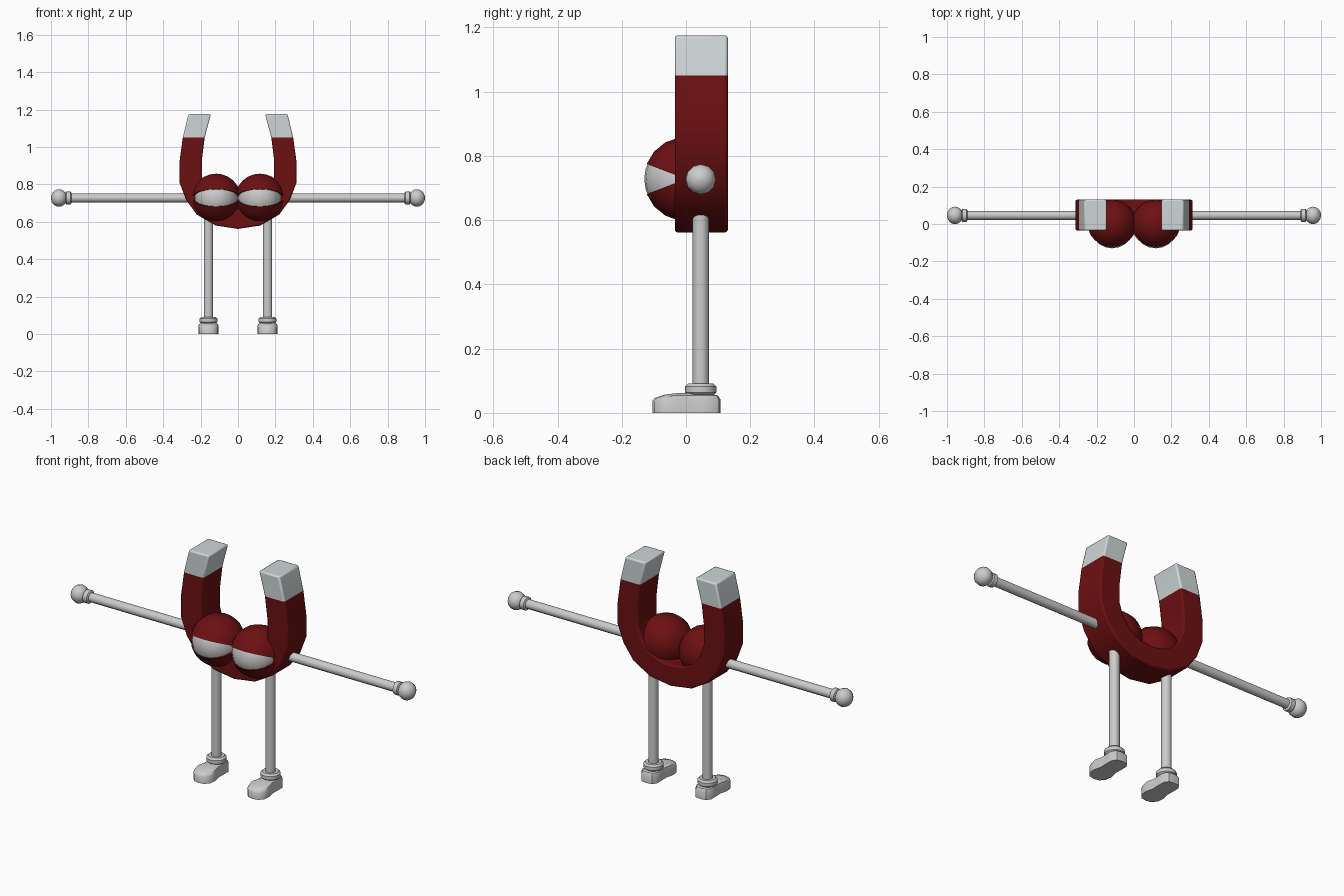
import bpy, bmesh
from math import sin, cos, pi, radians
from mathutils import Vector

if "Cube" in bpy.data.objects:
    bpy.data.objects.remove(bpy.data.objects["Cube"])


def material(name, rgb):
    m = bpy.data.materials.new(name)
    m.diffuse_color = (*rgb, 1)
    m.use_nodes = True
    m.node_tree.nodes["Principled BSDF"].inputs["Base Color"].default_value = m.diffuse_color
    return m


red = material("red paint", (0.15, 0.005, 0.006))
steel = material("pale steel", (0.62, 0.67, 0.68))
white = material("eye white", (0.8, 0.8, 0.8))


def finish(name, bm, mats=(), mirror=True, angle=40, bevel=0):
    bmesh.ops.recalc_face_normals(bm, faces=bm.faces)
    me = bpy.data.meshes.new(name)
    bm.to_mesh(me)
    bm.free()
    ob = bpy.data.objects.new(name, me)
    bpy.context.collection.objects.link(ob)
    for m in mats:
        me.materials.append(m)
    if bevel:
        b = ob.modifiers.new("bevel", 'BEVEL')
        b.width, b.segments = bevel, 2
        b.limit_method, b.angle_limit = 'ANGLE', radians(45)
    if mirror:
        ob.modifiers.new("mirror", 'MIRROR').use_mirror_merge = False
    bpy.ops.object.select_all(action='DESELECT')
    bpy.context.view_layer.objects.active = ob
    ob.select_set(True)
    bpy.ops.object.shade_smooth_by_angle(angle=radians(angle))
    return ob


def loft(bm, rings):
    """Skin closed rings of points and cap both ends."""
    vs = [[bm.verts.new(p) for p in r] for r in rings]
    n = len(vs[0])
    for a, b in zip(vs, vs[1:]):
        for i in range(n):
            j = (i + 1) % n
            bm.faces.new((a[i], a[j], b[j], b[i]))
    bm.faces.new(vs[0])
    bm.faces.new(vs[-1])


def turned(name, profile, origin, axis, sides=10):
    """Round part from (position along axis, radius) pairs."""
    o, d = Vector(origin), Vector(axis)
    u = Vector((0, 1, 0))
    w = d.cross(u)
    bm = bmesh.new()
    loft(bm, [[o + d * t + (u * cos(2 * pi * i / sides) + w * sin(2 * pi * i / sides)) * r
               for i in range(sides)] for t, r in profile])
    return finish(name, bm)


# Horseshoe magnet: outer and inner outline of one half, mirrored into a full U
half = [((.265, 1.175), (.145, 1.175)), ((.295, 1.05), (.178, 1.05)),
        ((.313, .92), (.193, .93)), ((.313, .81), (.193, .835)),
        ((.278, .717), (.17, .765)), ((.22, .638), (.13, .713)),
        ((.12, .58), (.07, .682)), ((0, .562), (0, .672))]
path = half + [((-a[0], a[1]), (-b[0], b[1])) for a, b in half[-2::-1]]
bm = bmesh.new()
loft(bm, [[(a[0], -.035, a[1]), (a[0], .13, a[1]), (b[0], .13, b[1]), (b[0], -.035, b[1])]
          for a, b in path])
for f in bm.faces:
    f.material_index = int(f.calc_center_median().z > 1.06)
finish("magnet_body", bm, (red, steel), mirror=False, bevel=.008)

# Eyelids: sphere with its poles on x and a wedge opened towards the front
R, C, STEPS, SEGS = .131, Vector((.117, 0, .728)), 12, 16
bm = bmesh.new()
poles = [bm.verts.new(C + Vector((s * R, 0, 0))) for s in (-1, 1)]
arcs = []
for k in range(SEGS + 1):
    a = radians(21 + 318 * k / SEGS)
    arc = [bm.verts.new(C + R * Vector((-cos(t), -sin(t) * cos(a), sin(t) * sin(a))))
           for t in (pi * i / STEPS for i in range(1, STEPS))]
    arcs.append([poles[0]] + arc + [poles[1]])
for p, q in zip(arcs, arcs[1:]):
    bm.faces.new((p[0], p[1], q[1]))
    bm.faces.new((p[-1], q[-2], p[-2]))
    for i in range(1, STEPS - 1):
        bm.faces.new((p[i], p[i + 1], q[i + 1], q[i]))
bm.faces.new(arcs[0])
bm.faces.new(arcs[-1])
finish("eyelids", bm, (red,))

# Eyeballs
bm = bmesh.new()
bmesh.ops.create_uvsphere(bm, u_segments=20, v_segments=12, radius=.118)
bmesh.ops.translate(bm, verts=bm.verts, vec=C + Vector((0, -.012, 0)))
finish("eyeballs", bm, (white,))

# Arms with glove cuff and round fist
limb_y = .046
turned("arms", [(.24, .024), (.9, .024)], (0, limb_y, .727), (1, 0, 0))
turned("wrist_cuffs", [(.89, .026), (.895, .034), (.918, .034), (.923, .026)],
       (0, limb_y, .727), (1, 0, 0), 12)
fist = [(.957 - .043 * cos(t), max(.047 * sin(t), .002)) for t in (pi * i / 8 for i in range(9))]
turned("fists", fist, (0, limb_y, .727), (1, 0, 0), 12)

# Legs with ankle cuffs
turned("legs", [(.07, .026), (.63, .026)], (.158, limb_y, 0), (0, 0, 1))
turned("ankle_cuffs", [(.056, .04), (.064, .049), (.082, .049), (.091, .04)],
       (.158, limb_y, 0), (0, 0, 1), 14)

# Shoes: waisted sole outline, lofted up to a smaller top
side = [(0, -.105), (.03, -.099), (.05, -.075), (.054, -.04), (.044, 0),
        (.045, .045), (.045, .08), (.03, .102), (0, .107)]
outline = side + [(-x, y) for x, y in side[-2:0:-1]]


def shoe_ring(s, z, toe):
    return [(.158 + x * s, y * s, z - (toe if y < -.06 else 0)) for x, y in outline]


bm = bmesh.new()
loft(bm, [shoe_ring(1, 0, 0), shoe_ring(1, .042, .006), shoe_ring(.93, .054, .008),
          shoe_ring(.6, .062, .004)])
finish("shoes", bm)
